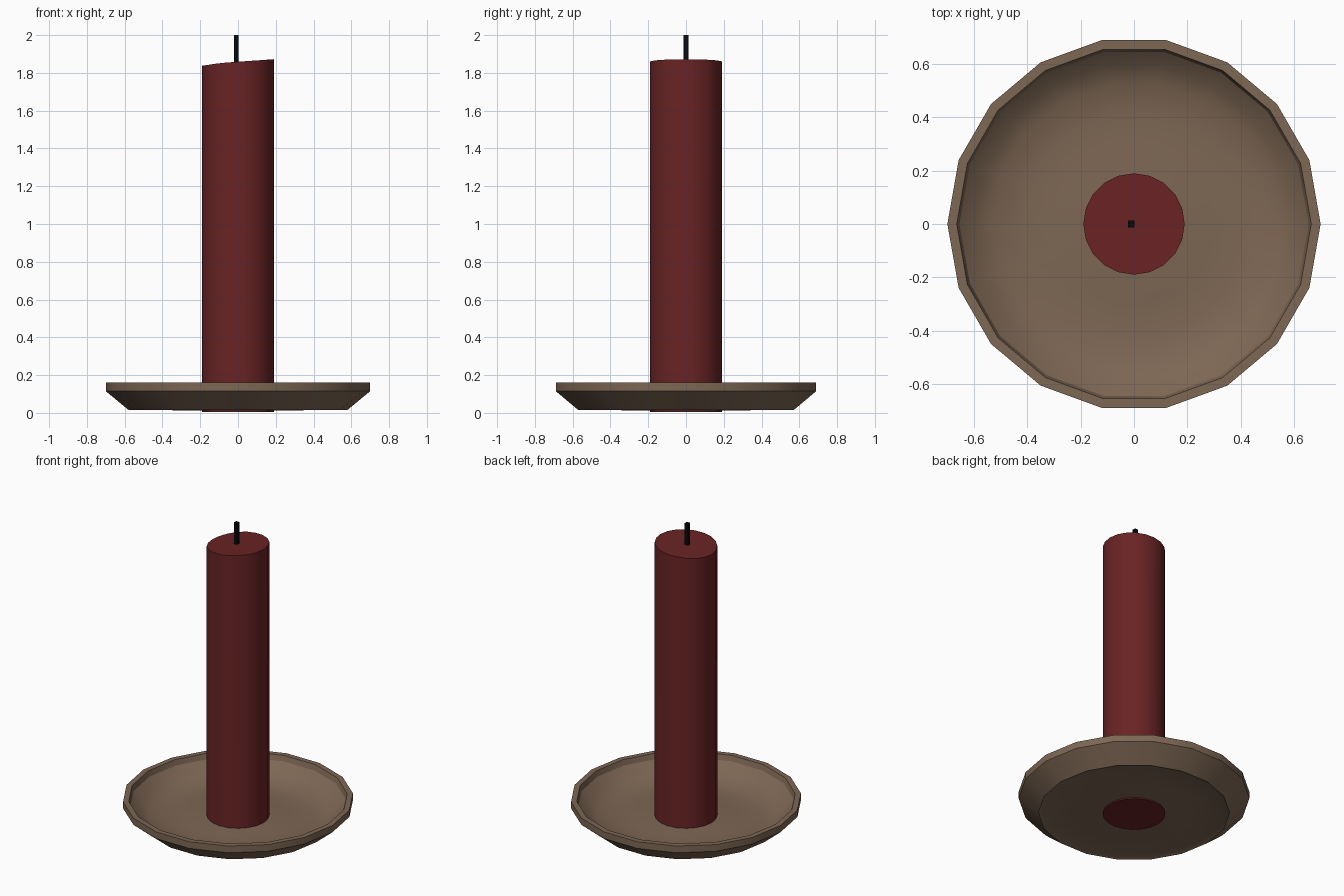
import bpy, bmesh, math

if "Cube" in bpy.data.objects:
    bpy.data.objects.remove(bpy.data.objects["Cube"])


def material(name, color):
    m = bpy.data.materials.new(name)
    m.diffuse_color = (*color, 1)
    m.use_nodes = True
    m.node_tree.nodes["Principled BSDF"].inputs["Base Color"].default_value = m.diffuse_color
    return m


def lathe(name, profile, sides, mat, center=(0, 0), turn=0.0, angle=30):
    """Revolve an (r, z) profile around a vertical axis and cap open ends."""
    bm = bmesh.new()
    rings = []
    for r, z in profile:
        rings.append([bm.verts.new((center[0] + r * math.cos(turn + math.tau * i / sides),
                                    center[1] + r * math.sin(turn + math.tau * i / sides), z))
                      for i in range(sides)])
    for a, b in zip(rings, rings[1:]):
        for i in range(sides):
            j = (i + 1) % sides
            bm.faces.new((a[i], a[j], b[j], b[i]))
    bm.faces.new(rings[0][::-1])
    bm.faces.new(rings[-1])
    bmesh.ops.recalc_face_normals(bm, faces=bm.faces)
    mesh = bpy.data.meshes.new(name)
    bm.to_mesh(mesh)
    bm.free()
    mesh.materials.append(mat)
    obj = bpy.data.objects.new(name, mesh)
    bpy.context.collection.objects.link(obj)
    bpy.ops.object.select_all(action='DESELECT')
    obj.select_set(True)
    bpy.context.view_layer.objects.active = obj
    bpy.ops.object.shade_smooth_by_angle(angle=math.radians(angle))
    return obj


brown = material("clay_brown", (0.205, 0.135, 0.088))
red = material("wax_red", (0.143, 0.017, 0.018))
black = material("wick_black", (0.003, 0.003, 0.004))

# Shallow dish: underside, flared wall, flat rim, curved bowl with a low mound
lathe("dish", [(0.15, 0.011), (0.35, 0.014), (0.56, 0.024), (0.58, 0.016),
               (0.70, 0.115), (0.70, 0.16), (0.665, 0.16), (0.655, 0.125),
               (0.60, 0.075), (0.53, 0.042), (0.42, 0.030), (0.30, 0.033),
               (0.15, 0.045)], 18, brown)

# Candle body with an unevenly melted, slanted top
candle = lathe("candle", [(0.19, 0.004), (0.19, 1.86)], 20, red)
for v in candle.data.vertices:
    if v.co.z > 1:
        v.co.z = 1.859 + 0.07 * v.co.x - 0.08 * max(0, -0.09 - v.co.x)

# Square wick
lathe("wick", [(0.0175, 1.83), (0.0175, 2.0)], 4, black, (-0.01, 0), math.pi / 4)
